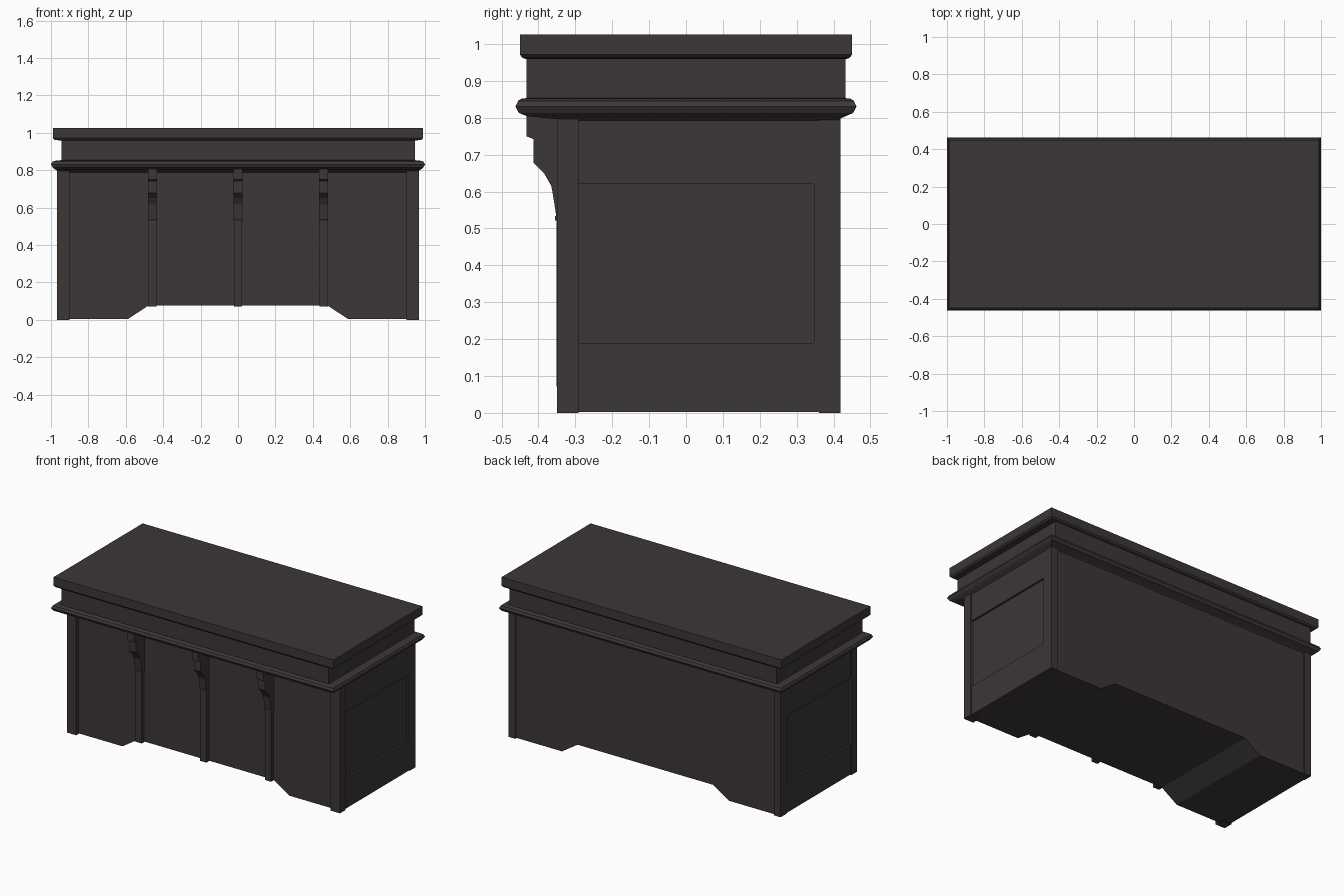
import bpy, bmesh

if "Cube" in bpy.data.objects:
    bpy.data.objects.remove(bpy.data.objects["Cube"])

wood = bpy.data.materials.new("dark_brown_wood")
wood.diffuse_color = (0.047, 0.038, 0.038, 1)
wood.use_nodes = True
wood.node_tree.nodes["Principled BSDF"].inputs["Base Color"].default_value = wood.diffuse_color


def finish(name, bm):
    bmesh.ops.recalc_face_normals(bm, faces=bm.faces)
    me = bpy.data.meshes.new(name)
    bm.to_mesh(me)
    bm.free()
    me.materials.append(wood)
    ob = bpy.data.objects.new(name, me)
    bpy.context.collection.objects.link(ob)
    return ob


def loft(name, rings):
    """Stack rectangular rings (half width, y front, y back, z) into a solid."""
    bm = bmesh.new()
    loops = [[bm.verts.new(p) for p in ((-x, a, z), (x, a, z), (x, b, z), (-x, b, z))]
             for x, a, b, z in rings]
    for lo, hi in zip(loops, loops[1:]):
        for i in range(4):
            j = (i + 1) % 4
            bm.faces.new((lo[i], lo[j], hi[j], hi[i]))
    bm.faces.new(loops[0])
    bm.faces.new(loops[-1])
    return finish(name, bm)


def prism(name, pts):
    """Join two matching outlines, given as a list of (start, end) points."""
    bm = bmesh.new()
    a = [bm.verts.new(p) for p, q in pts]
    b = [bm.verts.new(q) for p, q in pts]
    n = len(pts)
    for i in range(n):
        j = (i + 1) % n
        bm.faces.new((a[i], a[j], b[j], b[i]))
    bm.faces.new(a)
    bm.faces.new(b)
    return finish(name, bm)


def box(name, x0, x1, y0, y1, z0, z1):
    return prism(name, [((x, y, z0), (x, y, z1))
                        for x, y in ((x0, y0), (x1, y0), (x1, y1), (x0, y1))])


# Counter top with a small chamfer below
loft("counter_top", [(0.955, -0.433, 0.433, 0.959), (0.98, -0.443, 0.443, 0.962),
                     (0.99, -0.45, 0.45, 0.971), (0.99, -0.45, 0.45, 1.026)])

# Frieze band
loft("frieze", [(0.945, -0.433, 0.433, 0.845), (0.945, -0.433, 0.433, 0.962)])

# Rounded moulding around the counter
loft("moulding", [(0.955, -0.33, 0.405, 0.788), (0.965, -0.35, 0.415, 0.796),
                  (0.978, -0.43, 0.432, 0.804), (0.99, -0.453, 0.453, 0.813),
                  (1.0, -0.462, 0.462, 0.830), (0.992, -0.455, 0.455, 0.846),
                  (0.97, -0.445, 0.445, 0.852), (0.945, -0.433, 0.433, 0.853)])

# Main body with an arched base running through front to back
outline = [(-0.948, 0.003), (-0.59, 0.003), (-0.48, 0.075), (0.48, 0.075),
           (0.59, 0.003), (0.948, 0.003), (0.948, 0.792), (-0.948, 0.792)]
prism("body", [((x, -0.325, z), (x, 0.41, z)) for x, z in outline])

for side, s in (("left", -1), ("right", 1)):
    # Side frame around the recessed panel
    a, b = sorted((s * 0.94, s * 0.961))
    box(side + "_upper_rail", a, b, -0.325, 0.41, 0.62, 0.792)
    box(side + "_lower_rail", a, b, -0.325, 0.41, 0.003, 0.19)
    box(side + "_back_stile", a, b, 0.347, 0.41, 0.19, 0.62)
    # Corner posts
    a, b = sorted((s * 0.90, s * 0.967))
    box(side + "_front_post", a, b, -0.35, -0.292, 0, 0.80)
    a, b = sorted((s * 0.915, s * 0.963))
    box(side + "_back_post", a, b, 0.36, 0.419, 0, 0.80)

# Front pilasters with curved corbels
corbel = [(-0.32, 0.815), (-0.433, 0.815), (-0.433, 0.75), (-0.413, 0.742),
          (-0.413, 0.677), (-0.385, 0.65), (-0.365, 0.615), (-0.358, 0.575),
          (-0.352, 0.535), (-0.355, 0.533), (-0.355, 0.522), (-0.32, 0.522)]
for label, cx in (("left", -0.458), ("centre", 0.0), ("right", 0.458)):
    box(label + "_pilaster", cx - 0.022, cx + 0.022, -0.351, -0.32, 0.072, 0.80)
    prism(label + "_corbel", [((cx - 0.024, y, z), (cx + 0.024, y, z)) for y, z in corbel])
